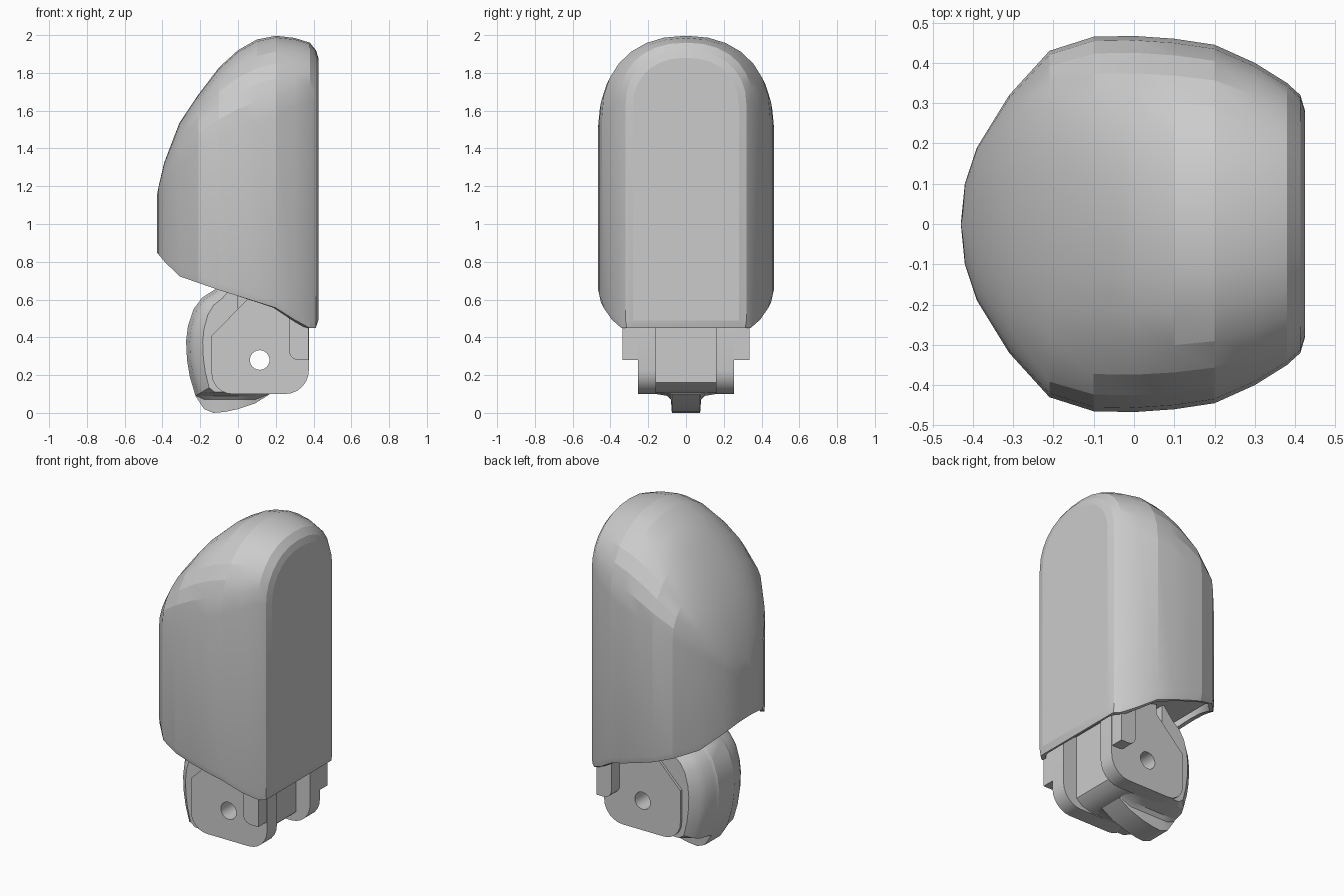
import bpy, bmesh, math

if "Cube" in bpy.data.objects:
    bpy.data.objects.remove(bpy.data.objects["Cube"])


def mesh_object(name, verts, faces):
    mesh = bpy.data.meshes.new(name)
    mesh.from_pydata(verts, [], faces)
    bm = bmesh.new()
    bm.from_mesh(mesh)
    bmesh.ops.remove_doubles(bm, verts=bm.verts, dist=.0005)
    bmesh.ops.recalc_face_normals(bm, faces=bm.faces)
    bm.to_mesh(mesh)
    bm.free()
    obj = bpy.data.objects.new(name, mesh)
    bpy.context.collection.objects.link(obj)
    return obj


def loft(rings):
    n = len(rings[0])
    verts = [p for r in rings for p in r]
    faces = [(k * n + i, k * n + (i + 1) % n, (k + 1) * n + (i + 1) % n, (k + 1) * n + i)
             for k in range(len(rings) - 1) for i in range(n)]
    return verts, faces


def smooth(obj, angle):
    bpy.ops.object.select_all(action='DESELECT')
    obj.select_set(True)
    bpy.context.view_layer.objects.active = obj
    bpy.ops.object.shade_smooth_by_angle(angle=math.radians(angle))


def interp(table, x):
    for (x0, z0), (x1, z1) in zip(table, table[1:]):
        if x <= x1:
            return z0 + (z1 - z0) * (x - x0) / (x1 - x0)
    return table[-1][1]


def plate(name, outlines, y, thickness):
    """Flat plate in the XZ plane; extra outlines become holes."""
    curve = bpy.data.curves.new(name, 'CURVE')
    curve.dimensions = '2D'
    curve.fill_mode = 'BOTH'
    curve.extrude = thickness / 2
    for pts in outlines:
        s = curve.splines.new('POLY')
        s.points.add(len(pts) - 1)
        for p, (x, z) in zip(s.points, pts):
            p.co = (x, z, 0, 1)
        s.use_cyclic_u = True
    obj = bpy.data.objects.new(name, curve)
    bpy.context.collection.objects.link(obj)
    obj.location.y = y
    obj.rotation_euler.x = math.pi / 2
    bpy.ops.object.select_all(action='DESELECT')
    obj.select_set(True)
    bpy.context.view_layer.objects.active = obj
    bpy.ops.object.convert(target='MESH')
    smooth(bpy.context.object, 30)


def arc(cx, cz, r, a0, a1, n):
    return [(cx + r * math.cos(math.radians(a0 + (a1 - a0) * i / n)),
             cz + r * math.sin(math.radians(a0 + (a1 - a0) * i / n))) for i in range(n + 1)]


# Fingertip: D-shaped section with vertical walls, arched over to a curved spine
half = [(-.42, .1), (-.39, .19), (-.31, .32), (-.21, .43), (-.1, .465), (0, .467),
        (.1, .46), (.2, .445), (.3, .40), (.38, .35), (.413, .32), (.425, .28)]
section = [(-.43, 0)] + half + [(x, -y) for x, y in reversed(half)]
rim = [(-.43, .85), (-.33, .73), (-.1, .65), (.22, .55), (.36, .45), (.43, .45)]
wall_top = [(-.43, 1.1), (-.36, 1.27), (-.2, 1.42), (0, 1.5), (.2, 1.57), (.38, 1.65), (.43, 1.62)]
spine = [(-.43, 1.15), (-.4, 1.3), (-.32, 1.52), (-.2, 1.7), (-.11, 1.82), (0, 1.92), (.08, 1.97),
         (.17, 2), (.3, 1.985), (.38, 1.96), (.413, 1.92), (.425, 1.88)]

rings = [[(x * .93, y * .93, interp(rim, x) + .06) for x, y in section],      # recess ceiling
         [(x * .94, y * .94, interp(rim, x)) for x, y in section],            # inner lip
         [(min(x, .412), y * .98, interp(rim, x)) for x, y in section],       # outer lip
         [(x, y, interp(rim, x) + .04) for x, y in section]]
steps = 7
for k in range(steps + 1):
    a = math.pi / 2 * k / steps
    c = max(math.cos(a), 0) ** .9 if k < steps else 0
    h = math.sin(a) ** .9
    rings.append([(x, y * c, interp(wall_top, x) + (interp(spine, x) - interp(wall_top, x)) * h)
                  for x, y in section])
verts, faces = loft(rings)
n = len(section)
faces.append((0, 1, n - 1))
faces += [(i, i + 1, n - i - 1, n - i) for i in range(1, len(half))]
smooth(mesh_object("fingertip", verts, faces), 14)

# Hinge cheeks with pin holes, and side tabs
cheek = ([(.05, .8), (.05, .6), (-.14, .41)] + arc(-.03, .21, .11, 180, 270, 6)
         + arc(.25, .225, .125, 270, 360, 6) + [(.375, .5), (.36, .8)])
hole = arc(.115, .28, .052, 0, 345, 23)
tab = [(.27, .7)] + arc(.32, .33, .05, 180, 270, 5) + [(.372, .28), (.372, .7)]
for side, s in (("front", -1), ("back", 1)):
    plate("hinge_cheek_" + side, [cheek, hole], s * .2075, .095)
    plate("side_tab_" + side, [tab], s * .293, .084)

# Drilled block filling the space between the cheeks, set back from their front edge
block = [(-.1, .105), (.17, .105), (.24, .125), (.28, .16), (.28, .8), (-.1, .8)]
plate("hinge_block", [block, hole], 0, .32)

# Rounded knuckle with a central rib that hangs below the cheeks
profile = [(0, .78), (-.05, .72), (-.12, .655), (-.19, .61), (-.235, .55), (-.265, .46),
           (-.275, .38), (-.27, .28), (-.255, .19), (-.225, .09), (-.18, .02), (-.13, 0),
           (-.07, .005), (0, .02), (.09, .05), (.17, .1), (.1, .14), (0, .15)]
layers = [(.075, 1, 0), (.08, .99, .07), (.1, .97, .09), (.16, .93, .1), (.2, .84, .105),
          (.24, .68, .11)]
layers = [(-y, s, f) for y, s, f in reversed(layers)] + layers
rings = [[(x * s, y, max(f, .36 + (z - .36) * (s + 1) / 2)) for x, z in profile]
         for y, s, f in layers]
verts, faces = loft(rings)
m = len(profile)
faces += [tuple(range(m)), tuple(range(len(verts) - m, len(verts)))]
smooth(mesh_object("knuckle", verts, faces), 25)
